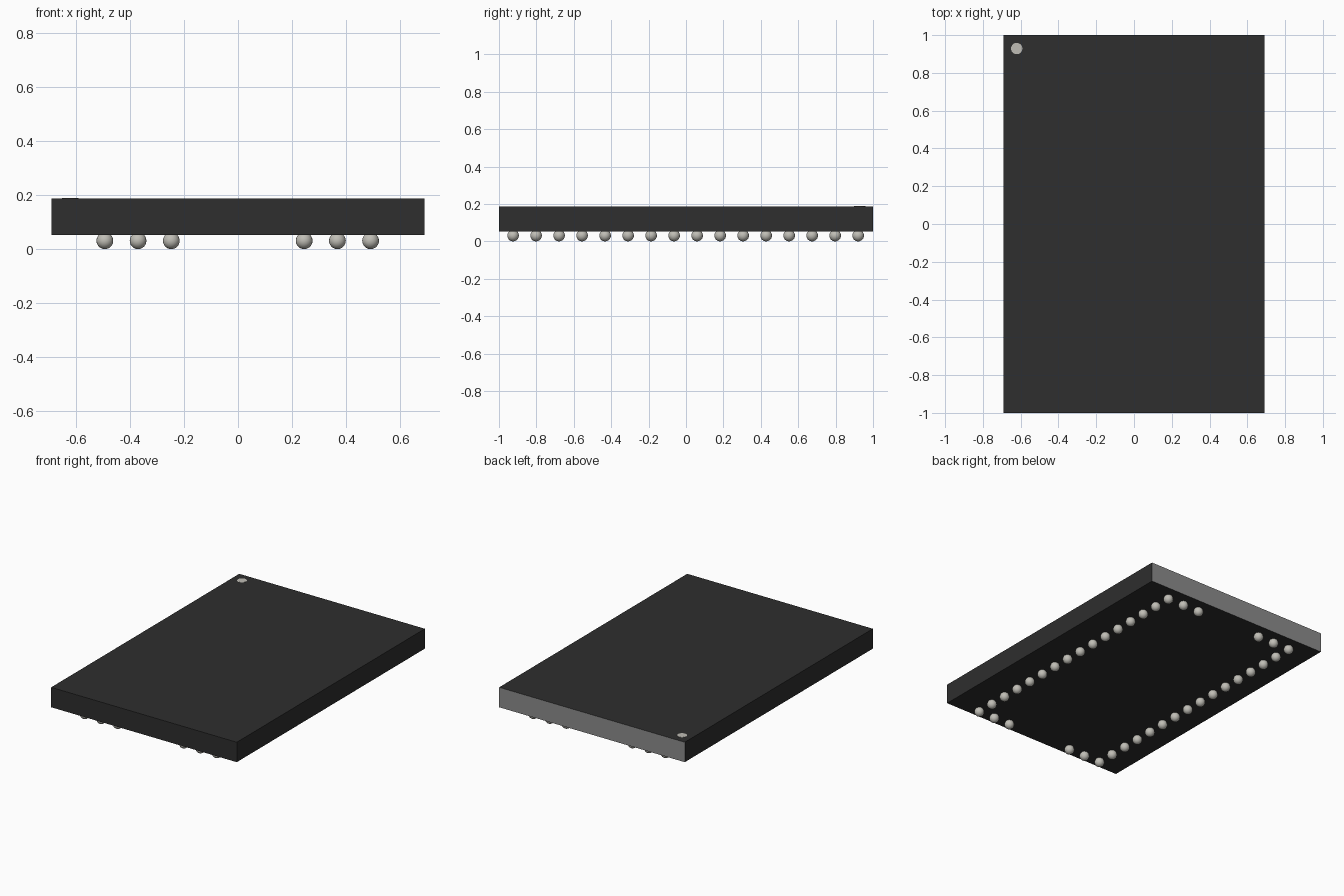
import bpy, bmesh
from mathutils import Matrix

if "Cube" in bpy.data.objects:
    bpy.data.objects.remove(bpy.data.objects["Cube"])


def material(name, srgb):
    m = bpy.data.materials.new(name)
    lin = [((c / 255 + 0.055) / 1.055) ** 2.4 for c in srgb]
    m.diffuse_color = (*lin, 1)
    m.use_nodes = True
    m.node_tree.nodes["Principled BSDF"].inputs["Base Color"].default_value = m.diffuse_color
    return m


black = material("black_plastic", (46, 46, 46))
grey = material("grey_edge", (140, 140, 140))
silver = material("solder_silver", (192, 190, 182))


def finish(bm, name, mats):
    me = bpy.data.meshes.new(name)
    bm.to_mesh(me)
    bm.free()
    for m in mats:
        me.materials.append(m)
    ob = bpy.data.objects.new(name, me)
    bpy.context.collection.objects.link(ob)
    return ob


BOTTOM, TOP = 0.053, 0.187

# Flat package body, with the back edge in grey
bm = bmesh.new()
bmesh.ops.create_cube(bm, size=1, matrix=Matrix.Translation((0, 0, (BOTTOM + TOP) / 2))
                      @ Matrix.Diagonal((1.382, 2.0, TOP - BOTTOM, 1)))
bm.normal_update()
for f in bm.faces:
    f.material_index = 1 if f.normal.y > 0.5 else 0
finish(bm, "package_body", [black, grey])

# Round corner marker on the top
bm = bmesh.new()
bmesh.ops.create_cone(bm, cap_ends=True, segments=24, radius1=0.03, radius2=0.03,
                      depth=0.003, matrix=Matrix.Translation((-0.621, 0.929, TOP)))
finish(bm, "corner_marker", [silver])

# Solder balls: a full column down each side, three at each end
RADIUS, PITCH = 0.031, 0.123
bm = bmesh.new()
for row in range(16):
    y = (row - 7.5) * PITCH - 0.002
    cols = (2, 3, 4) if row in (0, 15) else (4,)
    for c in cols:
        for side in (-1, 1):
            bmesh.ops.create_uvsphere(bm, u_segments=20, v_segments=12, radius=RADIUS,
                                      matrix=Matrix.Translation((side * c * PITCH - 0.001, y, RADIUS)))
for f in bm.faces:
    f.smooth = True
finish(bm, "solder_balls", [silver])
